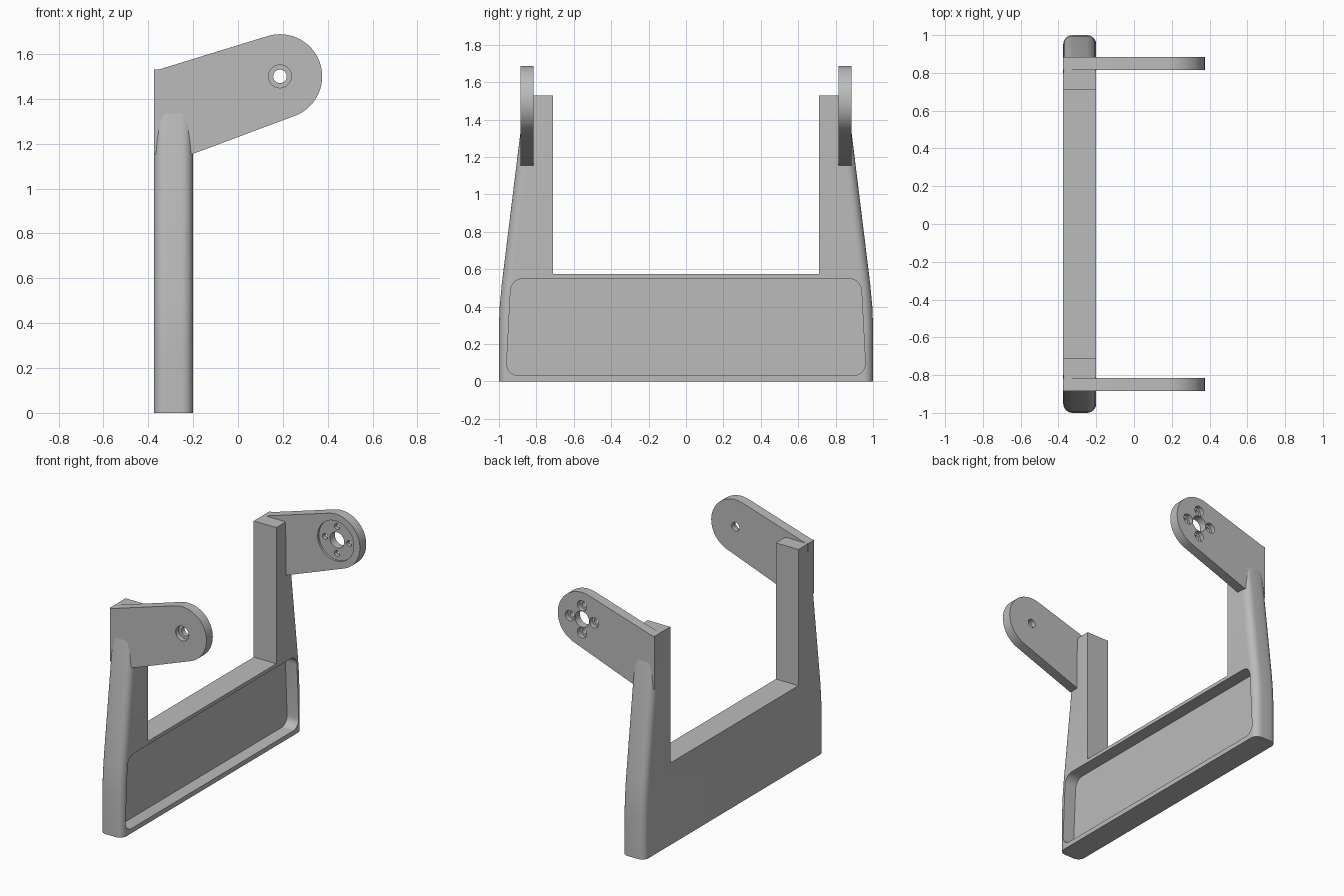
import bpy, bmesh
from math import cos, sin, radians, pi
from mathutils import Vector

cube = bpy.data.objects.get("Cube")
if cube:
    bpy.data.objects.remove(cube, do_unlink=True)

grey = bpy.data.materials.new("plain grey")
grey.use_nodes = True
grey.diffuse_color = (0.5, 0.5, 0.5, 1)
grey.node_tree.nodes["Principled BSDF"].inputs["Base Color"].default_value = (0.5, 0.5, 0.5, 1)

X_BACK, X_FACE = -0.375, -0.2        # thickness of the yoke
PIVOT_X, PIVOT_Z, ARM_R = 0.187, 1.5, 0.188
ARM_IN, ARM_OUT = 0.815, 0.885       # thickness of each arm


def prism(name, points, offset, round_edge=None, radius=0.05):
    """Extrude a closed outline; optionally round the edges chosen by a rule."""
    bm = bmesh.new()
    base = bm.faces.new([bm.verts.new(p) for p in points])
    new = bmesh.ops.extrude_face_region(bm, geom=[base])["geom"]
    bmesh.ops.translate(bm, vec=offset, verts=[v for v in new if isinstance(v, bmesh.types.BMVert)])
    bmesh.ops.recalc_face_normals(bm, faces=bm.faces)
    if round_edge:
        edges = [e for e in bm.edges if round_edge(e)]
        bmesh.ops.bevel(bm, geom=edges, offset=radius, segments=6, profile=0.5, affect='EDGES')
    mesh = bpy.data.meshes.new(name)
    bm.to_mesh(mesh)
    bm.free()
    obj = bpy.data.objects.new(name, mesh)
    bpy.context.collection.objects.link(obj)
    mesh.materials.append(grey)
    return obj


def disc(x, z, r, y0, y1, n=40):
    """Round cutter running along y."""
    ring = [(x + r * cos(2 * pi * i / n), y0, z + r * sin(2 * pi * i / n)) for i in range(n)]
    return prism("hole_cutter", ring, Vector((0, y1 - y0, 0)))


def cut(obj, cutter):
    cutter.hide_render = True
    mod = obj.modifiers.new("cut", 'BOOLEAN')
    mod.operation, mod.solver, mod.object = 'DIFFERENCE', 'EXACT', cutter
    bpy.context.view_layer.objects.active = obj
    bpy.ops.object.modifier_apply(modifier=mod.name)
    bpy.data.objects.remove(cutter, do_unlink=True)


def smooth(obj):
    bpy.ops.object.select_all(action='DESELECT')
    obj.select_set(True)
    bpy.context.view_layer.objects.active = obj
    bpy.ops.object.shade_smooth_by_angle(angle=radians(30))


# U-shaped yoke with tapering, rounded outer sides
side = [(1.0, 0), (1.0, 0.3), (0.996, 0.4), (0.985, 0.52), (0.883, 1.35), (0.845, 1.53),
        (0.71, 1.53), (0.71, 0.575)]
outline = side + [(-y, z) for y, z in reversed(side)]


def outer_edge(e):
    a, b = (v.co for v in e.verts)
    return abs(a.x - b.x) < 1e-4 and a.y * b.y > 0 and min(abs(a.y), abs(b.y)) > 0.8


yoke = prism("yoke", [(X_BACK, y, z) for y, z in outline],
             Vector((X_FACE - X_BACK, 0, 0)), outer_edge)

# Rounded pocket in the face of the crossbar
corners = [(-0.962, 0.033), (0.962, 0.033), (0.935, 0.55), (-0.935, 0.55)]
pocket = prism("pocket_cutter", [(X_FACE - 0.09, y, z) for y, z in corners], Vector((0.2, 0, 0)),
               lambda e: abs(e.verts[0].co.x - e.verts[1].co.x) > 0.1, 0.065)
cut(yoke, pocket)
smooth(yoke)

# Arms with a round end
arc = [radians(107 - 178 * i / 40) for i in range(41)]
arm_shape = [(X_BACK, 1.155), (X_BACK, 1.53), (-0.355, 1.53)]
arm_shape += [(PIVOT_X + ARM_R * cos(a), PIVOT_Z + ARM_R * sin(a)) for a in arc]
arm_shape += [(X_FACE, 1.155)]


def arm(name, y):
    return prism(name, [(x, y, z) for x, z in arm_shape], Vector((0, ARM_OUT - ARM_IN, 0)))


# Front arm: one counterbored pivot hole
front_arm = arm("front_arm", -ARM_OUT)
cut(front_arm, disc(PIVOT_X, PIVOT_Z, 0.03, -1, -0.7))
cut(front_arm, disc(PIVOT_X, PIVOT_Z, 0.051, -1, -0.85))
smooth(front_arm)

# Rear arm: round recess inside, centre hole and four counterbored screw holes
rear_arm = arm("rear_arm", ARM_IN)
cut(rear_arm, disc(PIVOT_X, PIVOT_Z, 0.14, 0.7, ARM_IN + 0.015, 64))
cut(rear_arm, disc(PIVOT_X, PIVOT_Z, 0.055, 0.7, 1))
for k in range(4):
    x = PIVOT_X + 0.094 * cos(k * pi / 2)
    z = PIVOT_Z + 0.094 * sin(k * pi / 2)
    cut(rear_arm, disc(x, z, 0.02, 0.7, 1, 24))
    cut(rear_arm, disc(x, z, 0.036, ARM_OUT - 0.03, 1, 24))
smooth(rear_arm)
